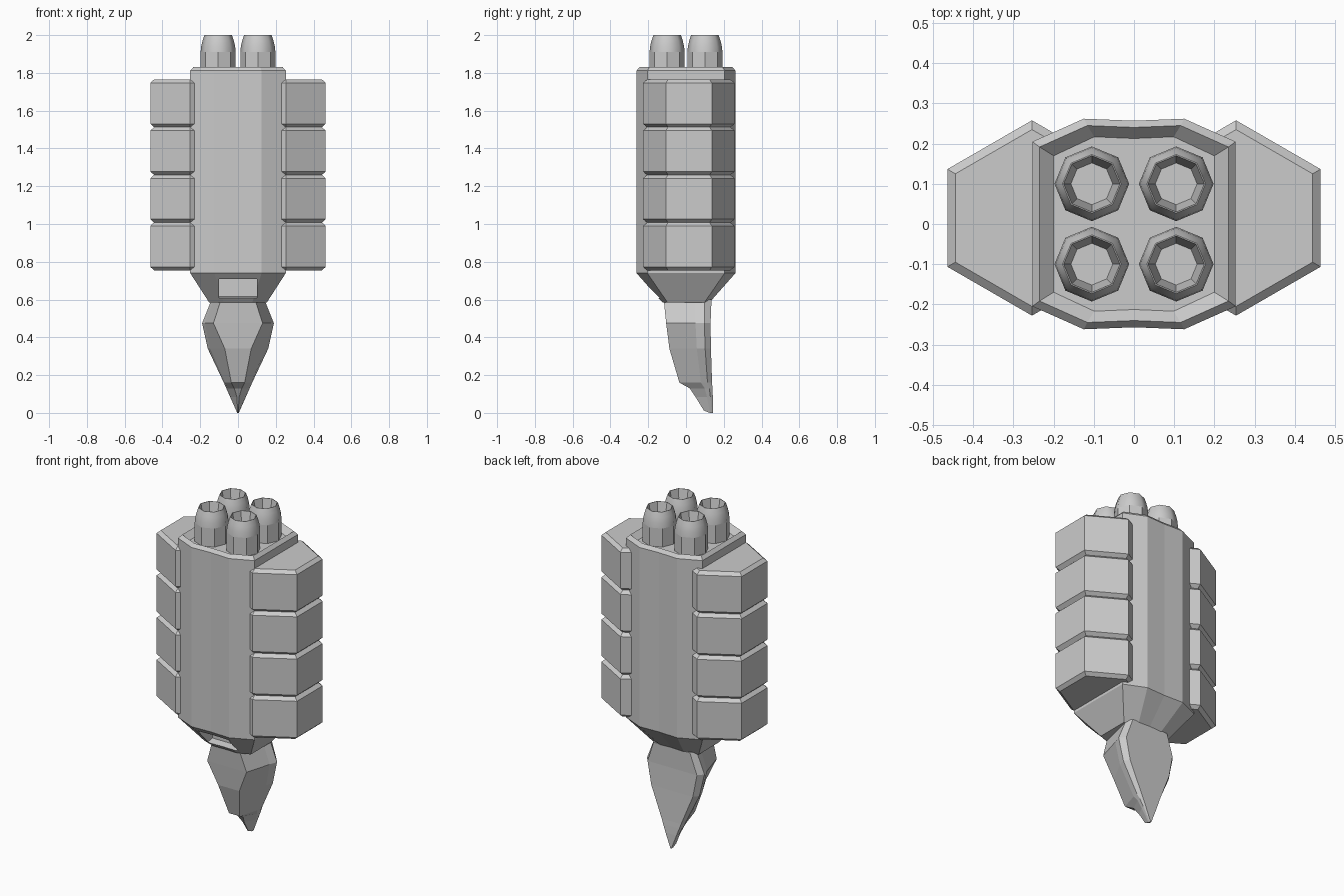
import bpy, bmesh, math

if "Cube" in bpy.data.objects:
    bpy.data.objects.remove(bpy.data.objects["Cube"])


def make_object(name, bm):
    bmesh.ops.recalc_face_normals(bm, faces=bm.faces[:])
    mesh = bpy.data.meshes.new(name)
    bm.to_mesh(mesh)
    bm.free()
    obj = bpy.data.objects.new(name, mesh)
    bpy.context.collection.objects.link(obj)
    return obj


def loft(name, rings, smooth_bands=()):
    """Skin a list of equal-length point rings and cap both ends."""
    bm = bmesh.new()
    vs = [[bm.verts.new(p) for p in ring] for ring in rings]
    n = len(vs[0])
    for k, (a, b) in enumerate(zip(vs, vs[1:])):
        for i in range(n):
            j = (i + 1) % n
            f = bm.faces.new((a[i], a[j], b[j], b[i]))
            f.smooth = k in smooth_bands
    bm.faces.new(vs[0])
    bm.faces.new(vs[-1])
    return make_object(name, bm)


def ngon(cx, cy, r, z, sides, start=0.0):
    return [(cx + r * math.cos(start + i * math.tau / sides),
             cy + r * math.sin(start + i * math.tau / sides), z) for i in range(sides)]


# Central body: slightly pinched section, taper below, rim and recessed deck on top
half = [(0.0, -0.257), (0.125, -0.262), (0.253, -0.205)]
right = half + [(x, -y) for x, y in reversed(half)]
section = right + [(-x, y) for x, y in right[-2:0:-1]]


def body_ring(z, hx, hy):
    return [(x / 0.253 * hx, y / 0.262 * hy, z) for x, y in section]


body = loft("body", [
    body_ring(0.585, 0.153, 0.125),
    body_ring(0.74, 0.253, 0.262),
    body_ring(1.812, 0.253, 0.262),
    body_ring(1.832, 0.235, 0.245),
    body_ring(1.80, 0.200, 0.217),
])

# Notch cut in the front of the taper
profile = [(-0.4, 0.71), (-0.10, 0.71), (-0.10, 0.617), (-0.4, 0.56)]
cutter = loft("notch_cutter", [[(x, y, z) for y, z in profile] for x in (-0.1, 0.1)])
mod = body.modifiers.new("notch", 'BOOLEAN')
mod.operation = 'DIFFERENCE'
mod.solver = 'EXACT'
mod.object = cutter
bpy.context.view_layer.objects.active = body
bpy.ops.object.modifier_apply(modifier="notch")
bpy.data.objects.remove(cutter)

# Side stacks: four chamfered hexagonal blocks on each side
block_h, z0, c = 0.2525, 0.755, 0.018
for side, label in ((-1, "left"), (1, "right")):
    for k in range(4):
        lo, hi = z0 + k * block_h, z0 + (k + 1) * block_h
        loft(f"{label}_block_{k + 1}", [
            ngon(side * 0.254, 0.015, r, z, 6, math.pi / 6) for r, z in (
                (0.220, lo), (0.243, lo + c), (0.243, hi - c), (0.220, hi))])

# Nozzles: eight-sided, flat base and smooth tapered top, hollow inside
nozzle = [(0.093, 1.79), (0.093, 1.91), (0.090, 1.94), (0.083, 1.97),
          (0.073, 2.0), (0.070, 2.0), (0.052, 1.90)]
for ix in (-1, 1):
    for iy in (-1, 1):
        loft(f"nozzle_{'left' if ix < 0 else 'right'}_{'front' if iy < 0 else 'back'}",
             [ngon(ix * 0.105, iy * 0.1, r, z, 8) for r, z in nozzle],
             smooth_bands=(1, 2, 3))

# Claw tip: faceted front, flat back, hooked point at the bottom
# z, half width, front half width, front y, back y
stations = [
    (0.60, 0.140, 0.090, -0.118, 0.135),
    (0.475, 0.190, 0.130, -0.105, 0.130),
    (0.34, 0.160, 0.070, -0.088, 0.132),
    (0.16, 0.075, 0.035, -0.035, 0.138),
    (0.13, 0.062, 0.020, 0.020, 0.140),
    (0.085, 0.042, 0.006, 0.050, 0.142),
    (0.005, 0.004, 0.002, 0.095, 0.143),
]
rings = []
for z, w, fw, yf, yb in stations:
    ys, yw = yf + (yb - yf) * 0.66, yf + (yb - yf) * 0.86
    r = [(fw, yf), (w * 0.92, ys), (w, yw), (w * 0.86, yb)]
    rings.append([(x, y, z) for x, y in r] + [(-x, y, z) for x, y in reversed(r)])
for i, (x, y, z) in enumerate(rings[-1]):
    rings[-1][i] = (x, y, 0.0 if y > 0.1 else 0.012)
loft("claw_tip", rings)
